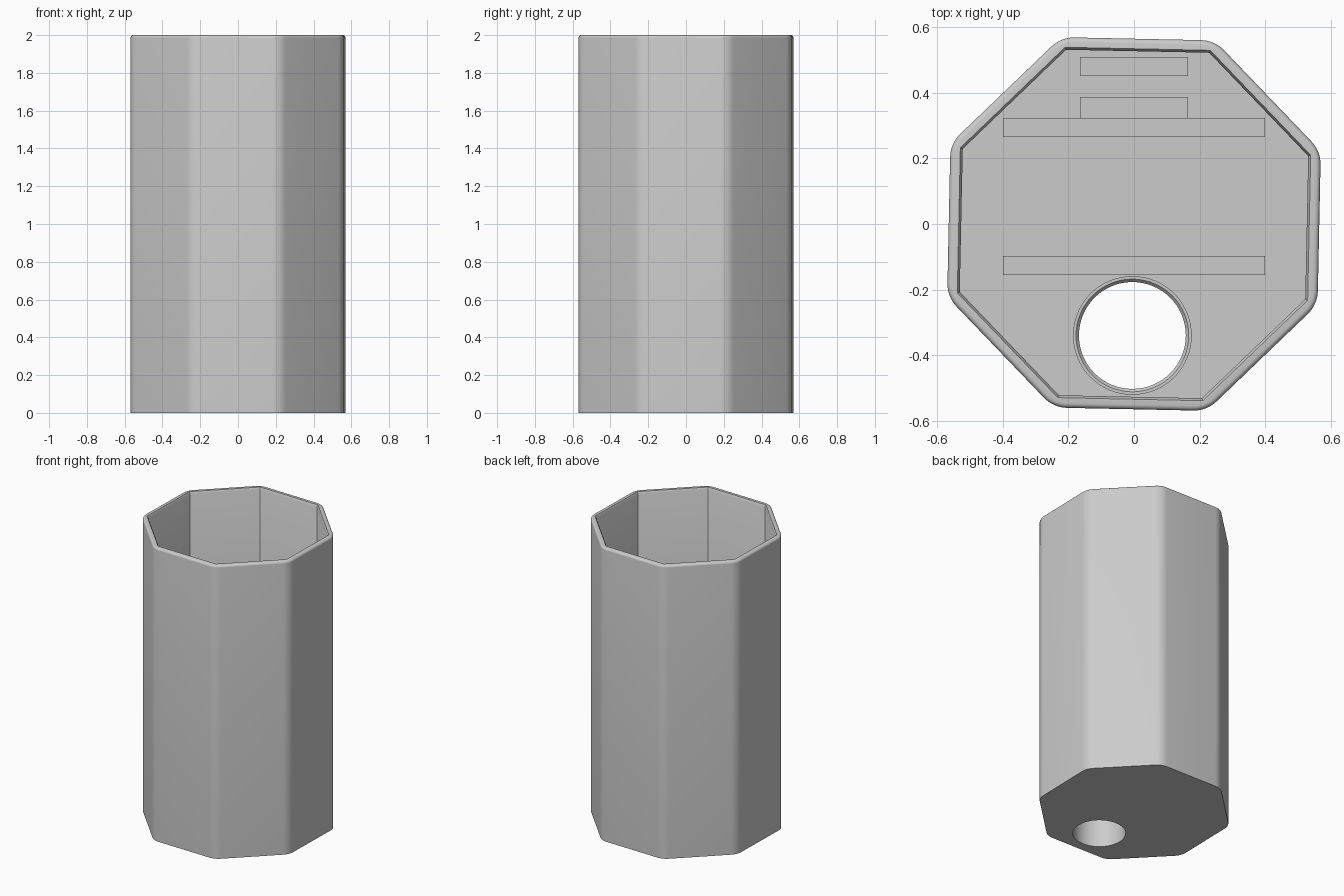
import bpy, bmesh, math
from math import cos, sin, pi, radians

cube = bpy.data.objects.get("Cube")
if cube:
    bpy.data.objects.remove(cube)

grey = bpy.data.materials.new("plain_grey")
grey.use_nodes = True
grey.diffuse_color = (0.6, 0.6, 0.6, 1)
grey.node_tree.nodes["Principled BSDF"].inputs["Base Color"].default_value = (0.6, 0.6, 0.6, 1)

FLOOR = 0.2
RIM = 0.015
TWIST = radians(-1.2)
HOLE = (-0.005, -0.34)


def octagon(apothem, corner=0.0, steps=6):
    """Octagon outline, its corners rounded when a corner radius is given."""
    points = []
    reach = (apothem - corner) / cos(pi / 8)
    for side in range(8):
        a = pi / 8 + side * pi / 4 + TWIST
        turns = [-pi / 8 + pi / 4 * i / steps for i in range(steps + 1)] if corner else [0]
        for t in turns:
            points.append((reach * cos(a) + corner * cos(a + t),
                           reach * sin(a) + corner * sin(a + t)))
    return points


def circle(radius, count=64):
    return [(HOLE[0] + radius * cos(2 * pi * i / count),
             HOLE[1] + radius * sin(2 * pi * i / count)) for i in range(count)]


def finish(name, bm):
    bmesh.ops.recalc_face_normals(bm, faces=bm.faces)
    mesh = bpy.data.meshes.new(name)
    bm.to_mesh(mesh)
    bm.free()
    mesh.materials.append(grey)
    obj = bpy.data.objects.new(name, mesh)
    bpy.context.collection.objects.link(obj)
    return obj


def loft(name, sections, closed_loop=False):
    """Skin a stack of (outline, height) sections; cap the ends or join them."""
    bm = bmesh.new()
    rings = [[bm.verts.new((x, y, z)) for x, y in outline] for outline, z in sections]
    pairs = list(zip(rings, rings[1:]))
    if closed_loop:
        pairs.append((rings[-1], rings[0]))
    else:
        bm.faces.new(rings[0][::-1])
        bm.faces.new(rings[-1])
    for low, high in pairs:
        for i in range(len(low)):
            j = (i + 1) % len(low)
            bm.faces.new((low[i], low[j], high[j], high[i]))
    return finish(name, bm)


def subtract(obj, cutter):
    """Cut one solid from another and discard the cutter."""
    cutter.hide_render = True
    mod = obj.modifiers.new("cut", "BOOLEAN")
    mod.operation = "DIFFERENCE"
    mod.solver = "EXACT"
    mod.object = cutter
    bpy.context.view_layer.objects.active = obj
    bpy.ops.object.modifier_apply(modifier=mod.name)
    bpy.data.objects.remove(cutter)


def smooth(obj, angle):
    bpy.ops.object.select_all(action="DESELECT")
    obj.select_set(True)
    bpy.context.view_layer.objects.active = obj
    bpy.ops.object.shade_smooth_by_angle(angle=radians(angle))


# Octagonal body with a rounded top edge
outer = [(octagon(0.565, 0.1), 0)]
for k in range(5):
    a = k / 4 * pi / 2
    inset = RIM * (1 - cos(a))
    outer.append((octagon(0.565 - inset, 0.1 - inset), 2 - RIM + RIM * sin(a)))
body = loft("octagonal_body", outer)

# Hollow interior with sharp corners and a softened lip
subtract(body, loft("interior_cutter", [
    (octagon(0.527), FLOOR), (octagon(0.527), 1.985), (octagon(0.537), 2.005)]))

# Round opening through the floor
subtract(body, loft("opening_cutter", [(circle(0.163), -0.1), (circle(0.163), FLOOR + 0.1)]))
smooth(body, 30)

# Low collar around the opening
collar = loft("opening_collar", [
    (circle(0.163), FLOOR - 0.01), (circle(0.181), FLOOR - 0.01),
    (circle(0.181), FLOOR + 0.03), (circle(0.172), FLOOR + 0.03),
    (circle(0.163), FLOOR + 0.02)], closed_loop=True)
smooth(collar, 40)


# Mounting rails standing on the floor
def rail(name, half_width, y0, y1, height):
    x = half_width
    outline = [(-x, y0), (x, y0), (x, y1), (-x, y1)]
    loft(name, [(outline, FLOOR - 0.01), (outline, FLOOR + height)])


rail("front_rail", 0.4, -0.155, -0.097, 0.06)
rail("rear_rail", 0.4, 0.266, 0.324, 0.06)
rail("inner_rear_block", 0.165, 0.324, 0.388, 0.04)
rail("outer_rear_block", 0.165, 0.451, 0.51, 0.04)
